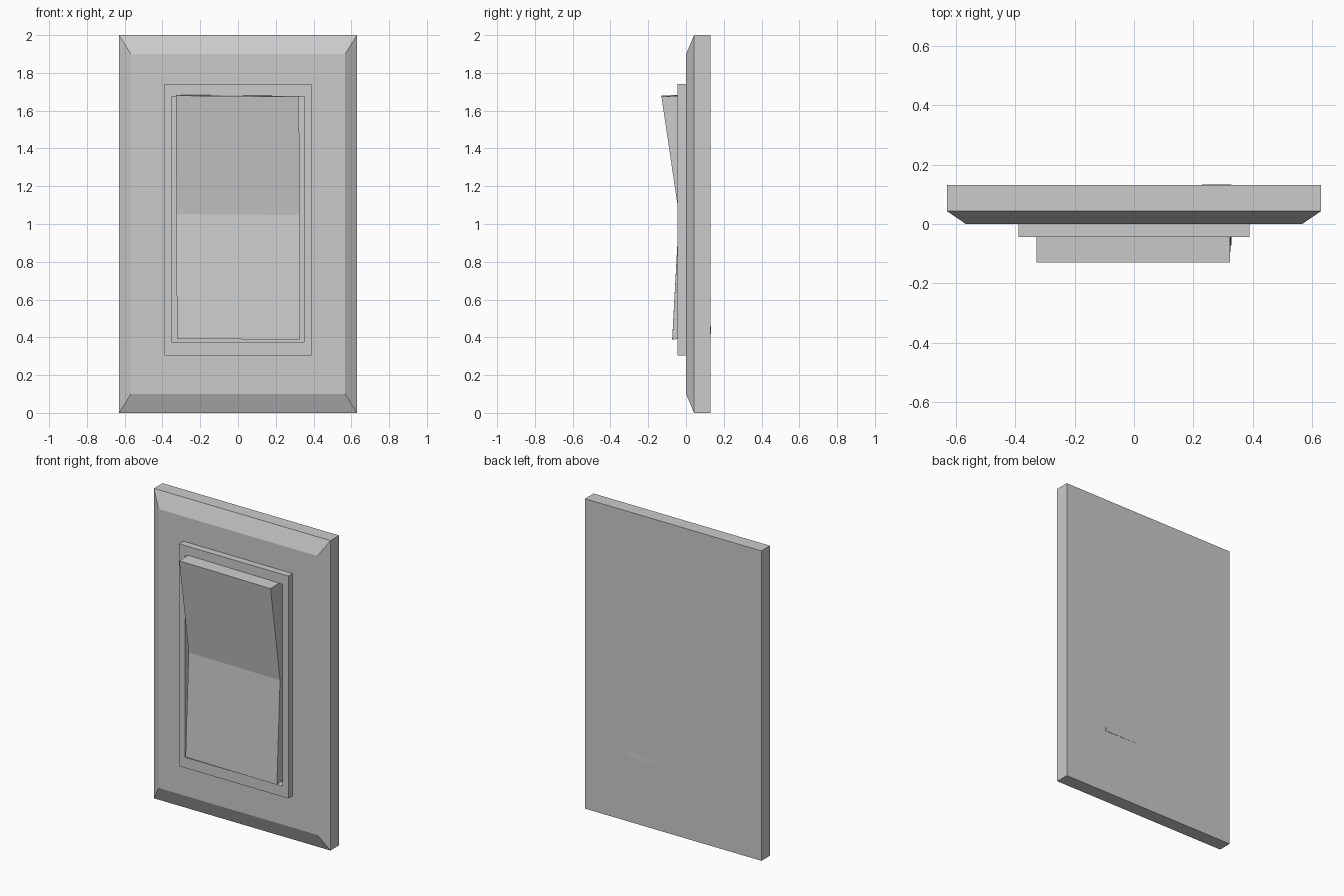
import bpy, bmesh

if "Cube" in bpy.data.objects:
    bpy.data.objects.remove(bpy.data.objects["Cube"])


def make_object(name, bm):
    bmesh.ops.recalc_face_normals(bm, faces=bm.faces)
    mesh = bpy.data.meshes.new(name)
    bm.to_mesh(mesh)
    bm.free()
    obj = bpy.data.objects.new(name, mesh)
    bpy.context.collection.objects.link(obj)
    return obj


def rect_loop(bm, half_w, z0, z1, y):
    corners = [(-half_w, z0), (half_w, z0), (half_w, z1), (-half_w, z1)]
    return [bm.verts.new((x, y, z)) for x, z in corners]


def bridge(bm, a, b):
    n = len(a)
    for i in range(n):
        j = (i + 1) % n
        bm.faces.new((a[i], a[j], b[j], b[i]))


# Wall plate with a sloped front border
bm = bmesh.new()
loops = [rect_loop(bm, *r) for r in [
    (0.63, 0, 2, 0.131), (0.63, 0, 2, 0.043), (0.567, 0.1, 1.9, 0)]]
for a, b in zip(loops, loops[1:]):
    bridge(bm, a, b)
bm.faces.new(loops[0])
bm.faces.new(loops[-1])
make_object("wall_plate", bm)

# Raised frame around the rocker, set slightly into the plate
bm = bmesh.new()
outer, inner = (0.39, 0.305, 1.74), (0.349, 0.373, 1.675)
loops = [rect_loop(bm, *r) for r in [
    (*outer, 0.02), (*outer, -0.044), (*inner, -0.044), (*inner, 0.02)]]
for i in range(4):
    bridge(bm, loops[i], loops[(i + 1) % 4])
make_object("rocker_frame", bm)

# Rocker: side profile (y, z) extruded across x, sitting very slightly askew
profile = [(-0.130, 1.677), (-0.037, 1.05), (-0.073, 0.39),
           (0.1305, 0.42), (0.07, 1.685)]
bm = bmesh.new()
sides = []
for x in (-0.326, 0.326):
    sides.append([bm.verts.new((x + 0.004 * (1.05 - z),
                                y + (0.008 * x if y > 0 else 0),
                                z - 0.008 * x)) for y, z in profile])
bridge(bm, *sides)
for side in sides:
    bm.faces.new(side)
make_object("rocker_switch", bm)
